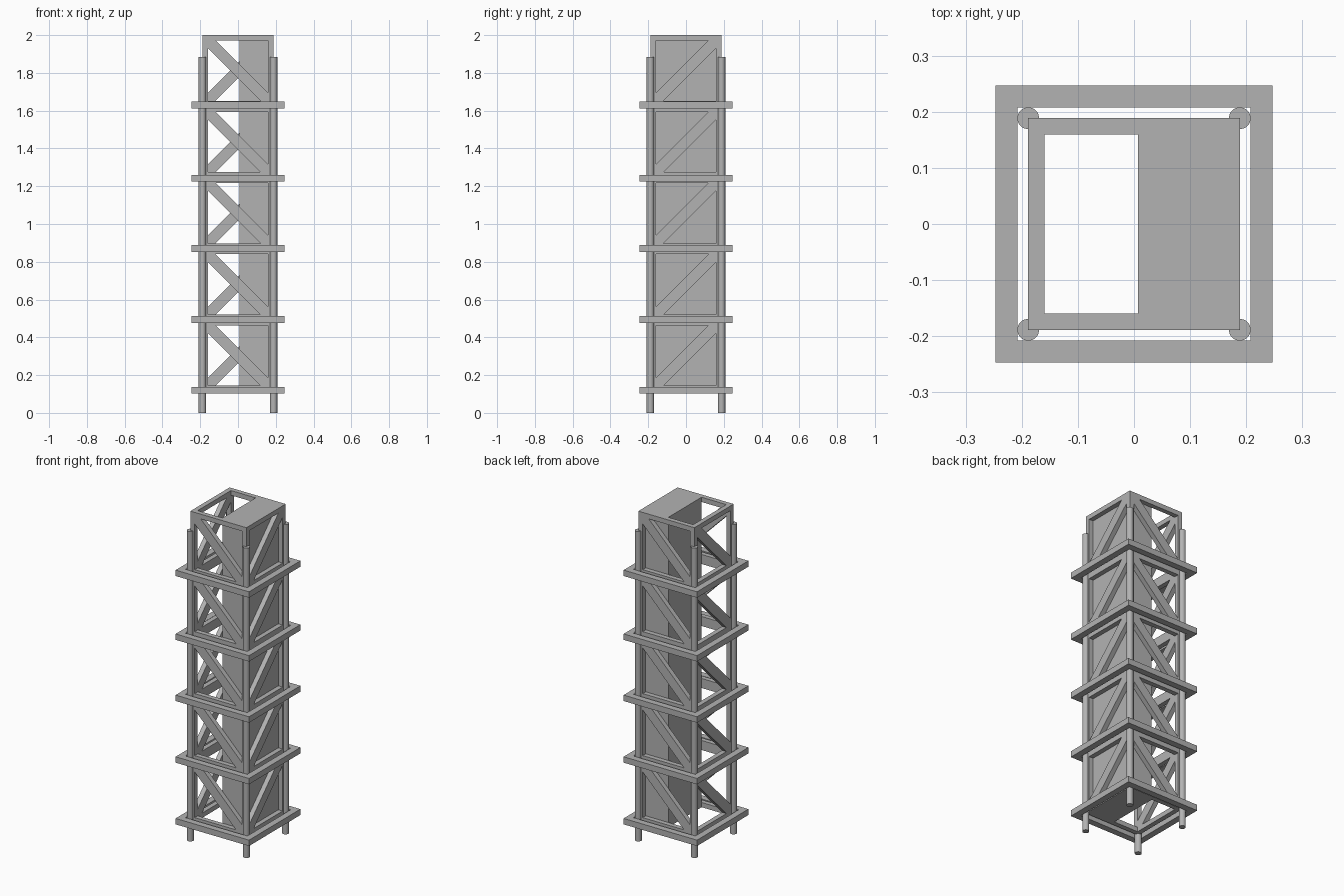
import bpy, bmesh
from mathutils import Matrix, Vector

if "Cube" in bpy.data.objects:
    bpy.data.objects.remove(bpy.data.objects["Cube"])

H = 0.1885         # half width of the tower
T = 0.029          # truss bar thickness
Z0, Z1 = 0.115, 2.0
CELLS = 5
CH = (Z1 - Z0) / CELLS

grey = bpy.data.materials.new("steel_grey")
grey.diffuse_color = (0.45, 0.45, 0.45, 1)
grey.use_nodes = True
grey.node_tree.nodes["Principled BSDF"].inputs["Base Color"].default_value = grey.diffuse_color


def finish(bm, name):
    bmesh.ops.recalc_face_normals(bm, faces=bm.faces[:])
    me = bpy.data.meshes.new(name)
    bm.to_mesh(me)
    bm.free()
    me.materials.append(grey)
    ob = bpy.data.objects.new(name, me)
    bpy.context.collection.objects.link(ob)
    return ob


def add_box(bm, lo, hi):
    lo, hi = Vector(lo), Vector(hi)
    m = Matrix.Translation((lo + hi) / 2) @ Matrix.Diagonal((*(hi - lo), 1))
    bmesh.ops.create_cube(bm, size=1, matrix=m)


def square_ring(bm, outer, inner, z0, z1):
    loops = [[bm.verts.new((sx * r, sy * r, z))
              for sx, sy in ((-1, -1), (1, -1), (1, 1), (-1, 1))]
             for r, z in ((outer, z0), (outer, z1), (inner, z1), (inner, z0))]
    for a, b in zip(loops, loops[1:] + loops[:1]):
        for i in range(4):
            j = (i + 1) % 4
            bm.faces.new((a[i], a[j], b[j], b[i]))


def add_prism(bm, near, far):
    a = [bm.verts.new(p) for p in near]
    b = [bm.verts.new(p) for p in far]
    bm.faces.new(a)
    bm.faces.new(b[::-1])
    for i in range(len(a)):
        j = (i + 1) % len(a)
        bm.faces.new((a[i], b[i], b[j], a[j]))


# truss rails: perimeter bars at the ends and between cells
bm = bmesh.new()
for i in range(CELLS + 1):
    z = Z0 + i * CH
    square_ring(bm, H, H - T, max(z - T, Z0), min(z + T, Z1))
finish(bm, "truss_rails")

# truss posts: corner bars between the rails
bm = bmesh.new()
for i in range(CELLS):
    z = Z0 + i * CH
    for sx in (-1, 1):
        for sy in (-1, 1):
            cx, cy = sx * (H - T / 2), sy * (H - T / 2)
            add_box(bm, (cx - T / 2, cy - T / 2, z + T),
                    (cx + T / 2, cy + T / 2, z + CH - T))
finish(bm, "truss_posts")

# diagonal braces: one per cell on every side
a, b, d = H - T, CH / 2 - T, 0.041
HEX = [(-a, b), (-a + d, b), (a, -b + d), (a, -b), (a - d, -b), (-a, b - d)]
SIDES = {
    "front": lambda u, w, z: (u, -w, z),
    "back": lambda u, w, z: (-u, w, z),
    "right": lambda u, w, z: (w, -u, z),
    "left": lambda u, w, z: (-w, -u, z),
}
for side, place in SIDES.items():
    bm = bmesh.new()
    for i in range(CELLS):
        zc = Z0 + (i + 0.5) * CH
        add_prism(bm, [place(u, H, zc + v) for u, v in HEX],
                  [place(u, H - T, zc + v) for u, v in HEX])
    finish(bm, side + "_braces")

# solid core inside the right half of the tower, behind the truss
bm = bmesh.new()
add_box(bm, (0.007, -H + T, Z0), (H - T, H - T, Z1))
finish(bm, "tower_core")

# collar rings around the tower
bm = bmesh.new()
for z in (0.120, 0.495, 0.870, 1.242, 1.630):
    square_ring(bm, 0.247, 0.208, z - 0.018, z + 0.018)
finish(bm, "collar_rings")

# round corner columns
bm = bmesh.new()
for sx in (-1, 1):
    for sy in (-1, 1):
        bmesh.ops.create_cone(bm, cap_ends=True, segments=32, radius1=0.0193,
                              radius2=0.0193, depth=1.884,
                              matrix=Matrix.Translation((sx * 0.1885, sy * 0.1885, 0.942)))
col = finish(bm, "corner_columns")
bpy.context.view_layer.objects.active = col
col.select_set(True)
bpy.ops.object.shade_smooth_by_angle()
